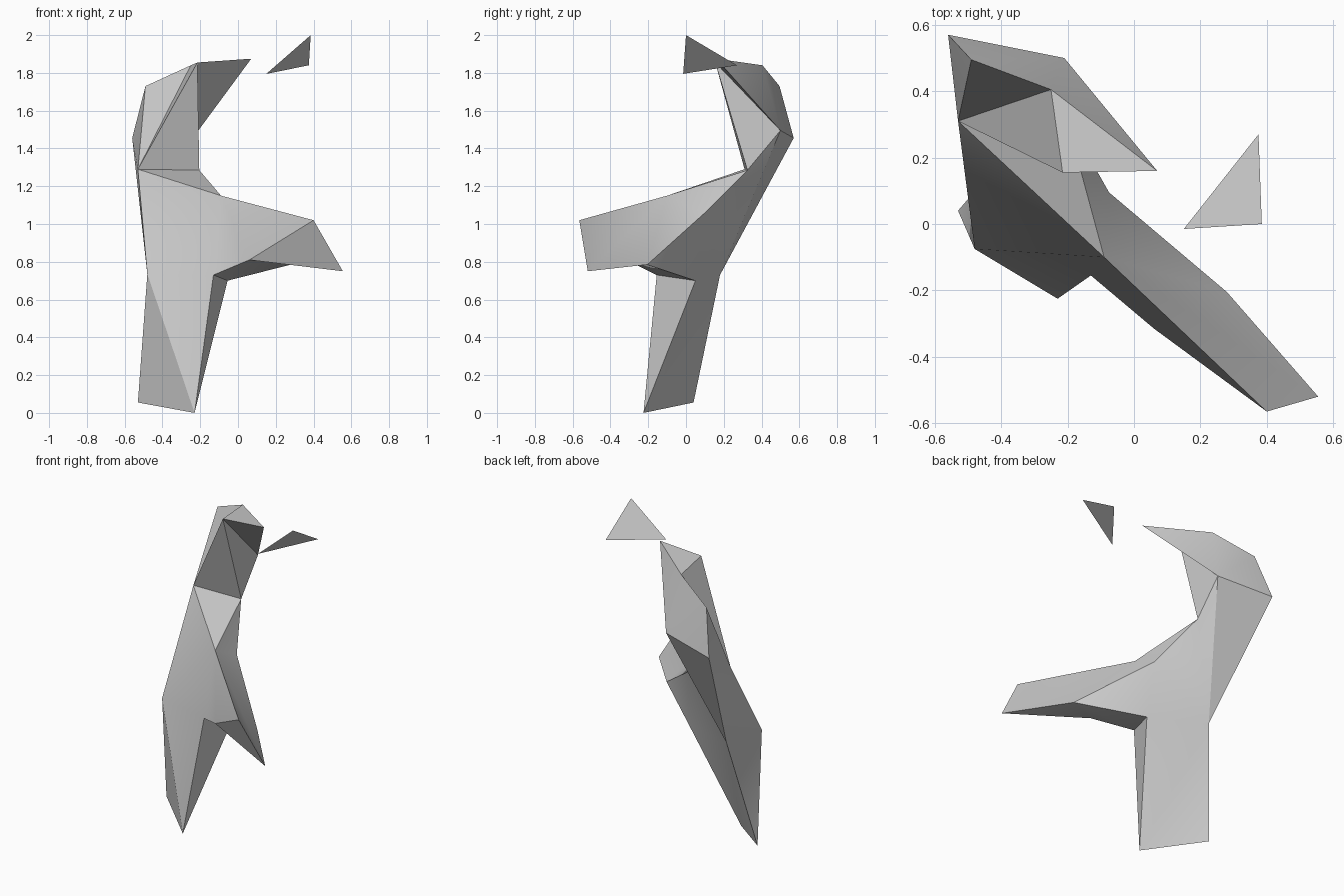
import bpy
import bmesh
import math

default_cube = bpy.data.objects.get("Cube")
if default_cube:
    bpy.data.objects.remove(default_cube, do_unlink=True)

grey = bpy.data.materials.new("plain grey")
grey.use_nodes = True
colour = (0.6, 0.6, 0.6, 1.0)
grey.diffuse_color = colour
grey.node_tree.nodes["Principled BSDF"].inputs["Base Color"].default_value = colour


def build_folded(name, corners, panels):
    """Make a faceted object from named corners; each panel is fanned into triangles."""
    bm = bmesh.new()
    verts = {key: bm.verts.new(co) for key, co in corners.items()}
    for panel in panels:
        first, *rest = [verts[key] for key in panel.split()]
        for a, b in zip(rest, rest[1:]):
            bm.faces.new((first, a, b))
    bmesh.ops.recalc_face_normals(bm, faces=bm.faces)
    mesh = bpy.data.meshes.new(name)
    bm.to_mesh(mesh)
    bm.free()
    mesh.materials.append(grey)
    obj = bpy.data.objects.new(name, mesh)
    bpy.context.collection.objects.link(obj)
    return obj


corners = {
    # Leg
    "toe": (-0.23, -0.225, 0),
    "heel": (-0.53, 0.04, 0.055),
    "hip": (-0.48, -0.075, 0.735),
    "rump": (-0.41, 0.18, 0.73),
    "crotch_front": (-0.13, -0.155, 0.73),
    "crotch_back": (-0.055, 0.05, 0.70),
    # Arm
    "arm_root": (-0.09, -0.10, 1.15),
    "armpit": (-0.075, 0.095, 1.055),
    "elbow_front": (0.06, -0.315, 0.81),
    "elbow_back": (0.28, -0.205, 0.785),
    "tip_upper": (0.40, -0.565, 1.02),
    "tip_lower": (0.555, -0.52, 0.75),
    # Neck and head
    "neck_outer": (-0.53, 0.31, 1.29),
    "neck_inner": (-0.205, 0.325, 1.285),
    "nape": (-0.56, 0.57, 1.455),
    "jaw": (-0.21, 0.50, 1.495),
    "crest": (-0.49, 0.495, 1.73),
    "crown": (-0.25, 0.405, 1.84),
    "brow": (-0.215, 0.155, 1.855),
    "beak": (0.07, 0.16, 1.875),
}

leg = [
    "hip heel toe crotch_front",
    "crotch_front toe crotch_back",
    "toe heel rump crotch_back",
    "hip rump heel",
]
torso = [
    "neck_outer hip arm_root",
    "neck_outer arm_root neck_inner",
    "hip crotch_front arm_root",
    "nape neck_outer hip rump",
    "rump nape jaw neck_inner armpit crotch_back",
]
arm = [
    "arm_root crotch_front elbow_front tip_upper tip_lower elbow_back armpit neck_inner",
    "elbow_front tip_upper tip_lower elbow_back",
    "crotch_front elbow_front elbow_back crotch_back",
    "crotch_back elbow_back armpit",
]
# The arm's outer skin is a fan around its root; the end cap closes it.
head = [
    "neck_outer nape crest crown brow neck_inner",
    "brow neck_inner jaw beak crown",
    "jaw nape crest crown beak",
]

figure = build_folded("folded_figure", corners, leg + torso + arm + head)

# Loose shard hovering beside the head
shard = build_folded(
    "floating_shard",
    {"top": (0.385, 0, 2), "back": (0.375, 0.27, 1.84), "front": (0.15, -0.015, 1.795)},
    ["top back front"],
)

# Soft shading over shallow folds, crisp edges elsewhere
bpy.ops.object.select_all(action="DESELECT")
for obj in (figure, shard):
    obj.select_set(True)
bpy.context.view_layer.objects.active = figure
bpy.ops.object.shade_smooth_by_angle(angle=math.radians(30))
